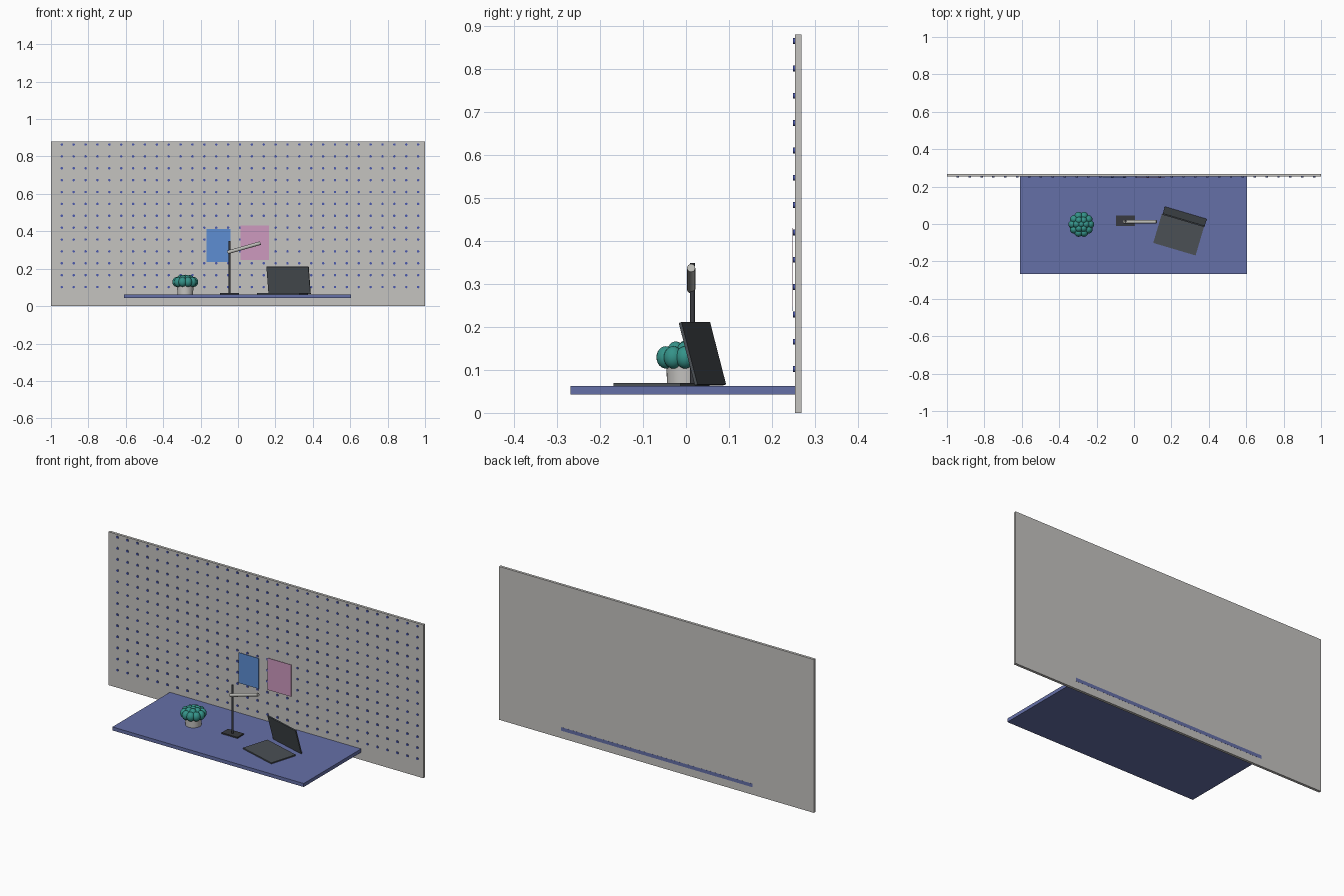
import bpy, bmesh
from math import radians, cos, sin, tau
from mathutils import Matrix, Vector

cube = bpy.data.objects.get("Cube")
if cube:
    bpy.data.objects.remove(cube, do_unlink=True)


def material(name, rgb):
    m = bpy.data.materials.new(name)
    m.use_nodes = True
    m.diffuse_color = (*rgb, 1)
    m.node_tree.nodes["Principled BSDF"].inputs["Base Color"].default_value = (*rgb, 1)
    return m


GREY = material("warm grey", (0.56, 0.55, 0.53))
BLUE = material("desk blue", (0.13, 0.16, 0.39))
PEG = material("peg blue", (0.07, 0.10, 0.42))
DARK = material("charcoal", (0.07, 0.08, 0.09))
BLACK = material("lamp black", (0.04, 0.042, 0.05))
LAMP = material("lamp grey", (0.50, 0.50, 0.47))
TEAL = material("leaf teal", (0.035, 0.29, 0.25))
SKY = material("poster blue", (0.11, 0.27, 0.65))
PINK = material("poster pink", (0.61, 0.32, 0.52))


def finish(name, bm, mat, smooth=False):
    mesh = bpy.data.meshes.new(name)
    bm.to_mesh(mesh)
    bm.free()
    mesh.materials.append(mat)
    ob = bpy.data.objects.new(name, mesh)
    bpy.context.collection.objects.link(ob)
    if smooth:
        bpy.ops.object.select_all(action="DESELECT")
        ob.select_set(True)
        bpy.context.view_layer.objects.active = ob
        bpy.ops.object.shade_smooth_by_angle(angle=radians(40))
    return ob


def box(name, x, y, z, mat, frame=Matrix()):
    """Box spanning three (low, high) ranges, placed in a local frame."""
    spans = [Vector(p) for p in zip(x, y, z)]
    bm = bmesh.new()
    bmesh.ops.create_cube(bm, size=1, matrix=frame @ Matrix.Translation((spans[0] + spans[1]) / 2)
                          @ Matrix.Diagonal((*(spans[1] - spans[0]), 1)))
    return finish(name, bm, mat)


def add_rod(bm, start, end, r1, r2, sides):
    a, b = Vector(start), Vector(end)
    turn = (b - a).to_track_quat("Z", "Y").to_matrix().to_4x4()
    bmesh.ops.create_cone(bm, cap_ends=True, segments=sides, radius1=r1, radius2=r2,
                          depth=(b - a).length, matrix=Matrix.Translation((a + b) / 2) @ turn)


def rod(name, start, end, r1, r2, mat, sides=24):
    bm = bmesh.new()
    add_rod(bm, start, end, r1, r2, sides)
    return finish(name, bm, mat, True)


# Wall panel and desk top
box("wall_panel", (-1, 1), (0.253, 0.268), (0, 0.88), GREY)
box("desk_top", (-0.61, 0.605), (-0.268, 0.2685), (0.043, 0.063), BLUE)

# Grid of pegs on the wall
bm = bmesh.new()
step = 0.0635
for col in range(31):
    for row in range(13):
        px, pz = -0.942 + col * step, 0.102 + row * step
        add_rod(bm, (px, 0.254, pz), (px, 0.249, pz), 0.0068, 0.0068, 10)
finish("wall_pegs", bm, PEG, True)

# Posters
box("left_poster", (-0.168, -0.041), (0.246, 0.248), (0.237, 0.412), SKY)
box("right_poster", (0.014, 0.165), (0.246, 0.248), (0.247, 0.43), PINK)

# Laptop: flat base and a lid that leans over it
turn = Matrix.Rotation(radians(-16.5), 4, "Z")
base_frame = Matrix.Translation((0.239, -0.057, 0.063)) @ turn
box("laptop_base", (-0.118, 0.118), (-0.081, 0.081), (0, 0.007), DARK, base_frame)
lid_frame = Matrix.Translation((0.277, 0.06, 0.066)) @ turn @ Matrix.Rotation(radians(15), 4, "X")
box("laptop_lid", (-0.117, 0.117), (-0.007, 0), (0, 0.15), DARK, lid_frame)

# Desk lamp
box("lamp_base", (-0.096, 0.005), (-0.012, 0.046), (0.063, 0.07), BLACK)
rod("lamp_pole", (-0.045, 0.015, 0.066), (-0.045, 0.015, 0.348), 0.006, 0.006, BLACK, 16)
rod("lamp_arm", (-0.056, 0.012, 0.287), (0.12, 0.012, 0.337), 0.0095, 0.0095, LAMP)

# Potted plant
plant = Vector((-0.282, -0.002, 0))
rod("plant_pot", plant + Vector((0, 0, 0.063)), plant + Vector((0, 0, 0.12)), 0.042, 0.044, GREY, 32)
bm = bmesh.new()
for count, ring, z, width, height in ((10, 0.047, 0.129, 0.022, 0.026),
                                      (6, 0.025, 0.142, 0.02, 0.024),
                                      (1, 0, 0.146, 0.018, 0.022)):
    for i in range(count):
        a = tau * i / count
        spot = plant + Vector((ring * cos(a), ring * sin(a), z))
        bmesh.ops.create_uvsphere(bm, u_segments=20, v_segments=12, radius=1,
                                  matrix=Matrix.Translation(spot)
                                  @ Matrix.Diagonal((width, width, height, 1)))
finish("plant_leaves", bm, TEAL, True)
